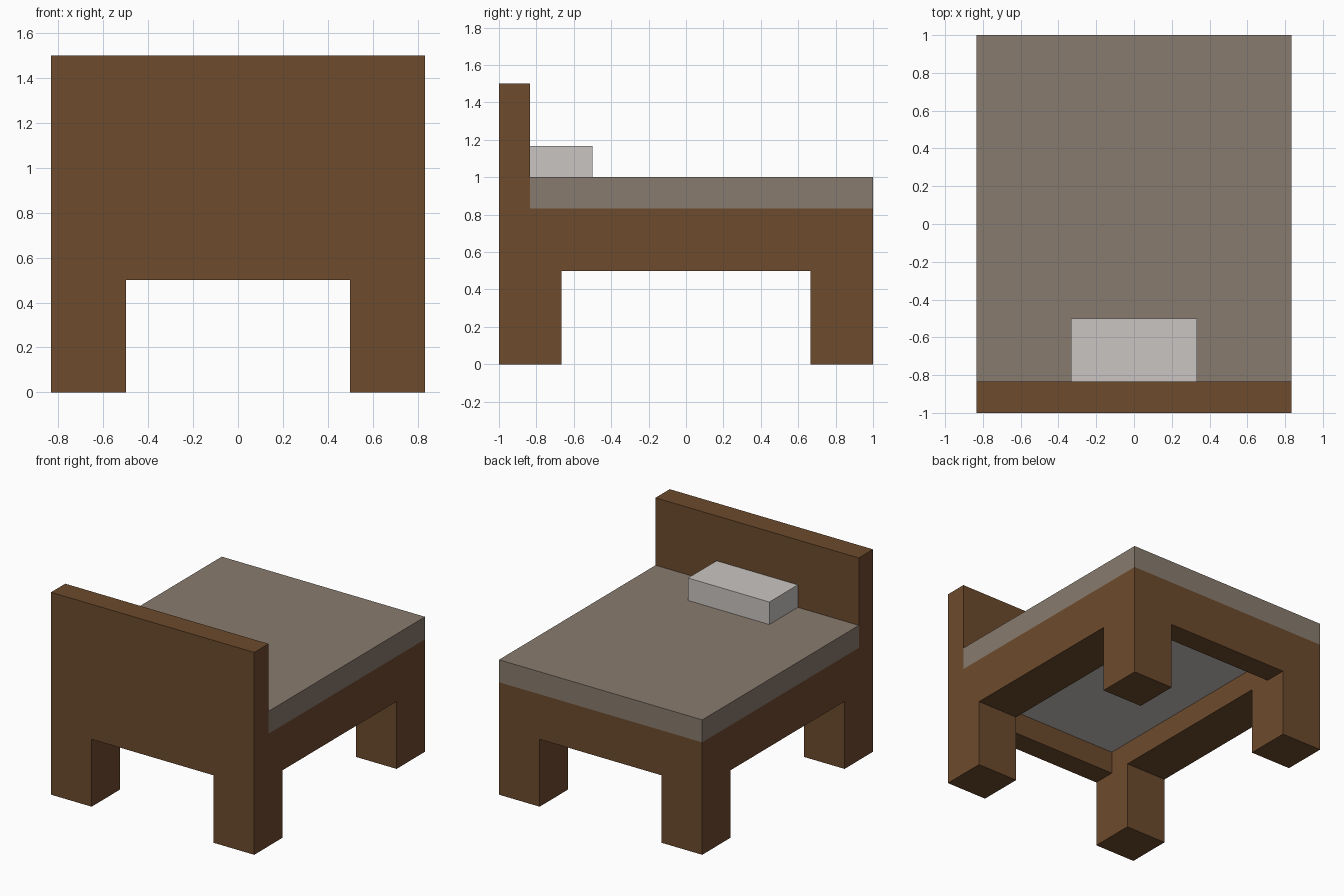
import bpy, bmesh

if "Cube" in bpy.data.objects:
    bpy.data.objects.remove(bpy.data.objects["Cube"])

U = 1 / 6  # the whole bed sits on a grid of sixths


def material(name, rgb):
    m = bpy.data.materials.new(name)
    m.diffuse_color = (*rgb, 1)
    m.use_nodes = True
    m.node_tree.nodes["Principled BSDF"].inputs["Base Color"].default_value = m.diffuse_color
    return m


WOOD = material("brown wood", (0.153, 0.069, 0.026))
BLANKET = material("taupe blanket", (0.25, 0.198, 0.156))
LINEN = material("pale linen", (0.584, 0.558, 0.539))


def extrude_profile(name, profile, x0, x1, mat):
    """Extrude a (y, z) profile from x0 to x1, all in sixths."""
    bm = bmesh.new()
    face = bm.faces.new([bm.verts.new((x0 * U, y * U, z * U)) for y, z in profile])
    ext = bmesh.ops.extrude_face_region(bm, geom=[face])
    moved = [g for g in ext["geom"] if isinstance(g, bmesh.types.BMVert)]
    bmesh.ops.translate(bm, verts=moved, vec=((x1 - x0) * U, 0, 0))
    bmesh.ops.recalc_face_normals(bm, faces=bm.faces)
    mesh = bpy.data.meshes.new(name)
    bm.to_mesh(mesh)
    bm.free()
    mesh.materials.append(mat)
    obj = bpy.data.objects.new(name, mesh)
    bpy.context.collection.objects.link(obj)
    return obj


def box(name, x, y, z, mat):
    profile = [(y[0], z[0]), (y[1], z[0]), (y[1], z[1]), (y[0], z[1])]
    return extrude_profile(name, profile, x[0], x[1], mat)


# Frame and headboard: one L-shaped side profile
frame = extrude_profile("bed_frame", [(-6, 0), (6, 0), (6, 5), (-5, 5), (-5, 9), (-6, 9)],
                        -5, 5, WOOD)

# Gaps between the legs, and the opening inside the rails
cutters = [
    box("lengthwise_gap_cutter", (-3, 3), (-7, 7), (-1, 3), WOOD),
    box("crosswise_gap_cutter", (-6, 6), (-4, 4), (-1, 3), WOOD),
    box("rail_opening_cutter", (-3, 3), (-5, 5), (2, 5.5), WOOD),
]
for c in cutters:
    c.hide_render = True
    mod = frame.modifiers.new(c.name, "BOOLEAN")
    mod.operation = "DIFFERENCE"
    mod.solver = "EXACT"
    mod.object = c

# Bake the cuts, then remove the cutters
bpy.context.view_layer.update()
baked = bpy.data.meshes.new_from_object(
    frame.evaluated_get(bpy.context.evaluated_depsgraph_get()))
frame.modifiers.clear()
frame.data = baked
for c in cutters:
    bpy.data.objects.remove(c)

# Bedding
box("mattress_base", (-3, 3), (-5, 5), (4, 5), LINEN)
box("blanket", (-5, 5), (-5, 6), (5, 6), BLANKET)
box("pillow", (-2, 2), (-5, -3), (6, 7), LINEN)
